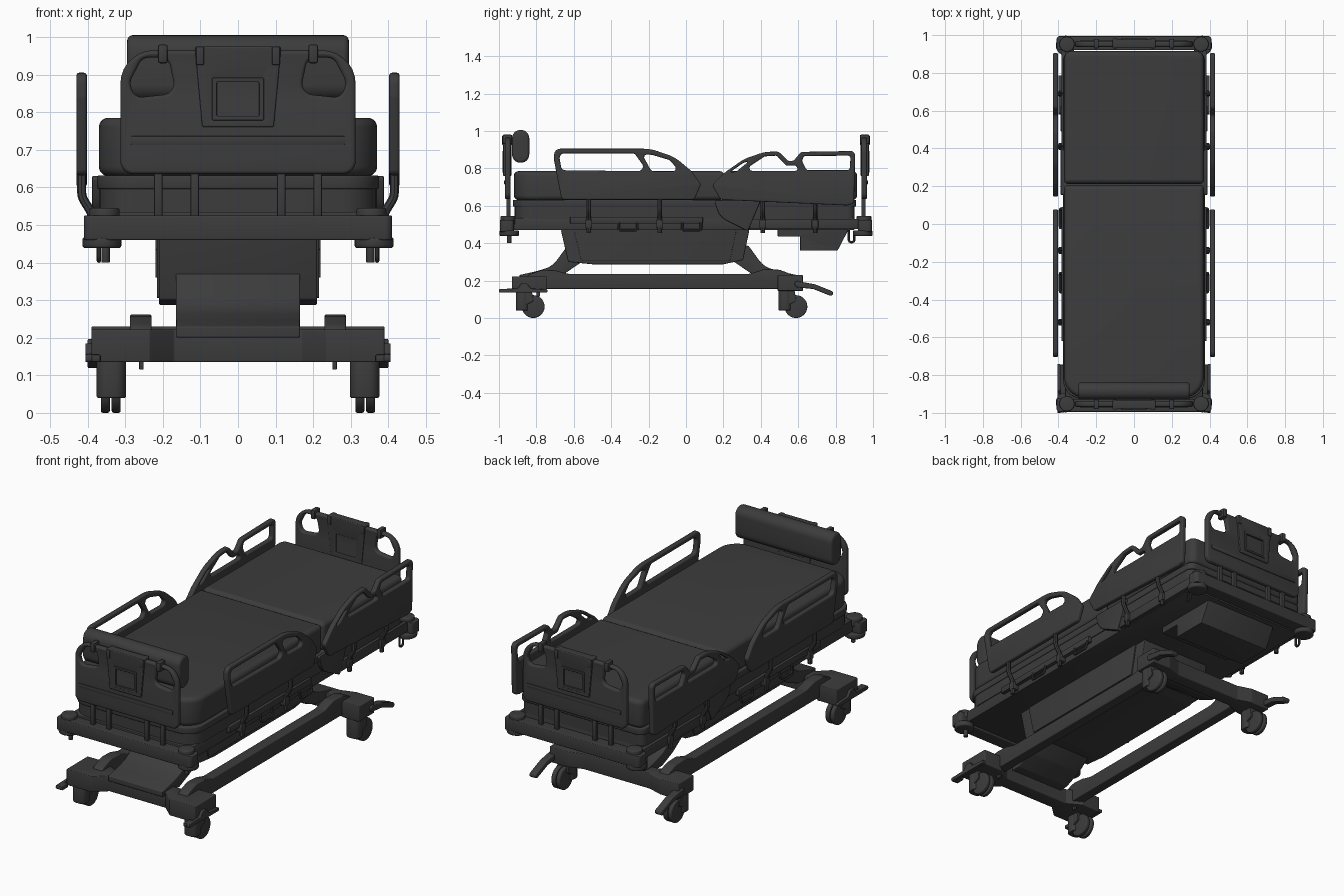
import bpy, bmesh, math
from mathutils import Vector, Matrix

if "Cube" in bpy.data.objects:
    bpy.data.objects.remove(bpy.data.objects["Cube"])

MAT = bpy.data.materials.new("charcoal")
MAT.diffuse_color = (0.045, 0.045, 0.045, 1)
MAT.use_nodes = True
MAT.node_tree.nodes["Principled BSDF"].inputs["Base Color"].default_value = MAT.diffuse_color
AXES = {"x": ((0, 1, 0), (0, 0, 1), (1, 0, 0)),
        "y": ((1, 0, 0), (0, 0, 1), (0, -1, 0)),
        "z": ((1, 0, 0), (0, 1, 0), (0, 0, 1))}


def finish(name, me, mirror=""):
    bm = bmesh.new()
    bm.from_mesh(me)
    bmesh.ops.remove_doubles(bm, verts=bm.verts, dist=1e-5)
    bmesh.ops.recalc_face_normals(bm, faces=bm.faces)
    bm.to_mesh(me)
    bm.free()
    me.shade_smooth()
    me.set_sharp_from_angle(angle=math.radians(32))
    me.materials.clear()
    me.materials.append(MAT)
    ob = bpy.data.objects.new(name, me)
    bpy.context.collection.objects.link(ob)
    if mirror:
        m = ob.modifiers.new("Mirror", "MIRROR")
        m.use_axis = ("x" in mirror, "y" in mirror, False)
        m.use_mirror_merge = False
    return ob


def rounded(pts, r, closed=True, seg=7):
    """Round polygon corners; a third value in a 2D point overrides r."""
    radii = [p[2] if closed and len(p) > 2 else r for p in pts]
    ps = [Vector((p[0], p[1], 0)) if closed else Vector(p) for p in pts]
    out, n = [], len(ps)
    for i, p in enumerate(ps):
        if radii[i] <= 0 or (not closed and i in (0, n - 1)):
            out.append(p)
            continue
        a, b = ps[i - 1] - p, ps[(i + 1) % n] - p
        half = a.angle(b) / 2
        if half > 1.55:
            out.append(p)
            continue
        t = min(radii[i] / math.tan(half), a.length * .5, b.length * .5)
        a, b = a.normalized(), b.normalized()
        c = p + (a + b).normalized() * t / math.cos(half)
        u, v = p + a * t - c, p + b * t - c
        size = u.length
        u, v = u.normalized(), v.normalized()
        out += [c + u.slerp(v, k / seg).normalized() * size for k in range(seg + 1)]
    res = [out[0]]
    for p in out[1:]:
        if (p - res[-1]).length > 1e-5:
            res.append(p)
    if closed and (res[0] - res[-1]).length < 1e-5:
        res.pop()
    return res


def curve_mesh(loops, dims, closed, extrude, bevel, offset, res):
    cu = bpy.data.curves.new("profile", "CURVE")
    cu.dimensions = dims
    cu.fill_mode = "BOTH" if dims == "2D" else "FULL"
    cu.extrude, cu.bevel_depth, cu.offset, cu.bevel_resolution = extrude, bevel, offset, res
    cu.use_fill_caps = not closed
    for pts in loops:
        s = cu.splines.new("POLY")
        s.points.add(len(pts) - 1)
        for q, p in zip(s.points, pts):
            q.co = (p[0], p[1], p[2], 1)
        s.use_cyclic_u = closed
    ob = bpy.data.objects.new("profile", cu)
    bpy.context.collection.objects.link(ob)
    dg = bpy.context.evaluated_depsgraph_get()
    me = bpy.data.meshes.new_from_object(ob.evaluated_get(dg))
    bpy.data.objects.remove(ob)
    return me


def prism(name, axis, a, b, pts, r=0, bevel=0, holes=(), hr=.02, mirror="", res=2):
    """Extruded outline with optional holes, from a to b along the axis."""
    loops = [rounded(pts, r)] + [rounded(h, hr) for h in holes]
    me = curve_mesh(loops, "2D", True, abs(b - a) / 2 - bevel, bevel, -bevel, res)
    m = Matrix(AXES[axis]).transposed().to_4x4()
    mid = (a + b) / 2 * (-1 if axis == "y" else 1)
    me.transform(m @ Matrix.Translation((0, 0, mid)))
    return finish(name, me, mirror)


def rect(x0, x1, y0, y1):
    return [(x0, y0), (x1, y0), (x1, y1), (x0, y1)]


def disc(name, axis, a, b, u, v, r, bevel=.004, mirror="x"):
    return prism(name, axis, a, b, rect(u - r, u + r, v - r, v + r), r, bevel, mirror=mirror)


def tube(name, pts, rad, r=.04, mirror="x"):
    me = curve_mesh([rounded(pts, r, False)], "3D", False, 0, rad, 0, 2)
    return finish(name, me, mirror)


def box(name, x0, x1, y0, y1, z0, z1, bevel=.004, mirror=""):
    bm = bmesh.new()
    bmesh.ops.create_cube(bm, size=1)
    for v in bm.verts:
        v.co = ((x0 + x1) / 2 + v.co.x * (x1 - x0), (y0 + y1) / 2 + v.co.y * (y1 - y0),
                (z0 + z1) / 2 + v.co.z * (z1 - z0))
    bmesh.ops.bevel(bm, geom=bm.edges[:], offset=bevel, segments=2, affect="EDGES", profile=.5)
    me = bpy.data.meshes.new(name)
    bm.to_mesh(me)
    bm.free()
    return finish(name, me, mirror)


# Mattress sections and deck
foot = [(-.37, -.92, .11), (.37, -.92, .11), (.37, .205, .02), (-.37, .205, .02)]
head = [(-.37, .213, .02), (.37, .213, .02), (.37, .915, .04), (-.37, .915, .04)]
prism("foot_mattress", "z", .63, .785, foot, 0, .025, res=4)
prism("head_mattress", "z", .63, .785, head, 0, .025, res=4)
deck = [(-.375, -.925, .1), (.375, -.925, .1), (.375, .91, .04), (-.375, .91, .04)]
prism("mattress_deck", "z", .595, .632, deck, 0, .005)
prism("lower_deck", "z", .53, .597, [(x * .985, y * .99, r) for x, y, r in deck])
prism("hinge_cover", "x", .36, .388, [(.15, .63), (.18, .54, .1), (.33, .465), (.4, .63)], .01, .003, mirror="x")

# Bed frame with end bars and corner bumpers
box("bed_frame", -.365, .365, -.93, .9, .47, .535)
box("side_channel", .36, .385, -.62, .09, .505, .54, mirror="x")
box("head_side_channel", .36, .385, .34, .92, .475, .53, mirror="x")
prism("end_bar", "z", .46, .525, rect(-.41, .41, -.995, -.92), .02, .004, mirror="y")
disc("corner_bumper", "z", .438, .468, .362, -.945, .052, .008, "xy")
disc("corner_socket", "z", .5, .545, .355, -.952, .04, .006, "xy")
disc("corner_pin", "z", .40, .45, .352, -.945, .011, .002)
for y in (-.31, .03):
    tube("release_handle", [(.385, y - .05, .51), (.392, y - .05, .468), (.392, y + .05, .468), (.385, y + .05, .51)], .007, .015)
tube("drain_bag_hook", [(.37, .87, .47), (.37, .87, .405), (.37, .9, .405), (.37, .9, .44)], .006, .014)
prism("control_box", "x", -.22, .22, [(.49, .475), (.49, .435), (.61, .435), (.61, .36), (.81, .36), (.87, .475)], .004, .003)

# Head and foot boards
hole = [(.165, .85), (.275, .838), (.288, .88), (.255, .945), (.185, .945)]
holes = [hole, [(-x, z) for x, z in hole]]
board = [(-.313, .635, .035), (.313, .635, .035), (.313, .965, .09), (-.313, .965, .09)]
prism("end_board", "y", -.968, -.938, board, 0, .01, holes, .03, mirror="y", res=3)
panel = [(-.095, .76), (.095, .76), (.115, .975), (-.115, .975)]
prism("board_panel", "y", -.978, -.934, panel, .006, .004, [rect(-.06, .06, .785, .885)], .004, mirror="y")
prism("panel_frame", "y", -.982, -.97, rect(-.069, .069, .778, .892), .004, .002, [rect(-.056, .056, .79, .88)], .003, mirror="y")
box("board_strip", -.285, .285, -.972, -.96, .714, .736, .002, "y")
for x in (.115, .212):
    box("board_post", x - .011, x + .011, -.96, -.938, .52, .65, .003, "xy")
box("board_strap", .187, .213, -.98, -.93, .93, .98, .006, "xy")
box("panel_clip", .09, .112, -.983, -.93, .925, .975, .004, "xy")

# Bolster hung inside the foot board
prism("bolster", "x", -.295, .295, rect(-.93, -.838, .83, 1.005), .044, .015, res=3)

# Side rails
foot_rail = [(-.665, .632, .02), (.045, .632, .02), (.08, .715, .02), (.03, .785, .15), (-.06, .86, .2),
             (-.19, .905, .25), (-.705, .905, .035), (-.705, .84, .03)]
prism("foot_side_rail", "x", .402, .43, foot_rail, 0, .008,
      [[(-.665, .79), (-.245, .785), (-.225, .81), (-.275, .88), (-.68, .88)],
       [(-.185, .785), (-.03, .782), (-.09, .845), (-.18, .872), (-.235, .876)]], .025, mirror="x")
head_rail = [(.185, .632, .02), (.86, .602, .02), (.898, .612, .02), (.905, .893, .025), (.615, .888, .03),
             (.575, .84, .02), (.545, .84, .02), (.495, .89, .03), (.42, .888, .2), (.31, .85, .2),
             (.21, .78, .15), (.14, .71, .02)]
prism("head_side_rail", "x", .402, .43, head_rail, 0, .007,
      [[(.225, .772), (.272, .785), (.345, .845), (.3, .825)],
       [(.305, .787), (.6, .787), (.59, .815), (.535, .815), (.485, .868), (.42, .864)],
       [(.645, .79), (.875, .79), (.88, .868), (.63, .866), (.62, .84)]], .015, mirror="x")
for y in (-.52, -.14, .41, .69):
    tube("rail_support", [(.416, y, .68), (.416, y, .575), (.388, y, .53), (.388, y, .455)], .012, .05)
    box("rail_support_foot", .355, .4, y - .018, y + .018, .48, .525, .005, "x")

# Lift shroud and arms
shroud = [(-.67, .475), (-.63, .30), (-.5, .287), (.2, .287), (.305, .31), (.34, .475)]
prism("lift_shroud", "x", -.21, .21, shroud, .01, .004)
prism("shroud_side", "x", .205, .216, [(-.6, .475), (-.56, .305), (.235, .305), (.27, .475)], .01, .002, mirror="x")
arm = [(-.55, .40), (-.635, .385), (-.715, .275, .15), (-.8, .25, .1), (-.89, .23), (-.89, .2), (-.74, .2),
       (-.645, .24, .1), (-.55, .305)]
prism("front_lift_arm", "x", -.165, .165, arm, .005, .004)
prism("rear_lift_arm", "x", -.165, .165, [(-.3 - q[0],) + q[1:] for q in arm][::-1], .005, .004)

# Wheeled base
half = [(.17, -.87), (.235, -.93), (.39, -.93), (.39, -.745), (.28, -.745), (.2, -.79)]
prism("front_crossbar", "z", .135, .222, half + [(-x, y) for x, y in half[::-1]], .006, .004)
rear = [(.2, .525), (.29, .49), (.39, .49), (.39, .625), (.28, .625), (.2, .6)]
prism("rear_crossbar", "z", .145, .23, rear[::-1] + [(-x, y) for x, y in rear], .006, .004)
rail = [(-.86, .155), (-.86, .225), (-.77, .258), (-.7, .255), (-.63, .236), (.34, .236), (.42, .262),
        (.5, .258), (.58, .228), (.58, .155)]
prism("base_side_rail", "x", .23, .287, rail, .08, .004, mirror="x")
for y, tag in ((-.875, "front"), (.53, "rear")):
    prism(tag + "_caster_housing", "z", .04, .15, rect(.298, .376, y - .035, y + .035), .03, .004, mirror="x")
    prism(tag + "_caster_fork", "x", .302, .372, [(y, .06), (y + .06, .09), (y + .05, .15), (y, .15)], .01, .003, mirror="x")
    for x in (.312, .341):
        disc(tag + "_caster_wheel", "x", x, x + .024, y + .058, .061, .061, .006)

# Brake pedals
tube("front_pedal_shaft", [(.37, -.86, .16), (.4, -.86, .16)], .018)
prism("front_brake_pedal", "x", .388, .406, [(-1, .135), (-.74, .135), (-.74, .152), (-.83, .158), (-.85, .185),
      (-.88, .185), (-.9, .158), (-1, .155)], .008, .003, mirror="x")
box("front_pedal_pad", .365, .406, -.998, -.945, .135, .156, .005, "x")
prism("rear_brake_pedal", "x", .36, .4, [(.58, .2), (.58, .165), (.68, .155), (.78, .115), (.79, .14), (.69, .18)], .02, .004, mirror="x")
for x in (-.257, .257):
    box("base_stop", x - .006, x + .006, -.8, -.78, .115, .14, .002)
